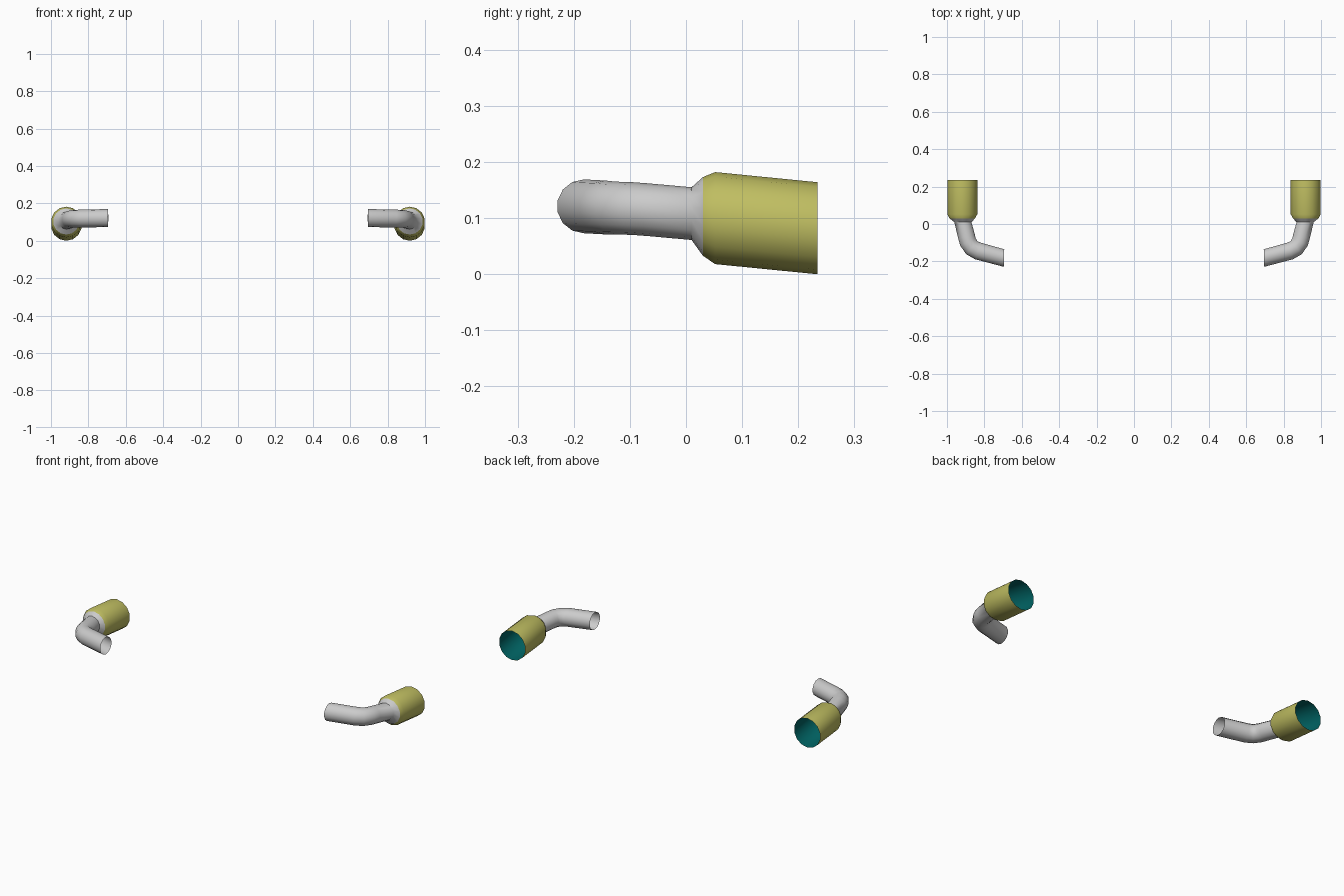
import bpy, math
from mathutils import Vector

if "Cube" in bpy.data.objects:
    bpy.data.objects.remove(bpy.data.objects["Cube"])

SIDES = 14

def material(name, rgb):
    m = bpy.data.materials.new(name)
    m.diffuse_color = (*rgb, 1)
    m.use_nodes = True
    m.node_tree.nodes["Principled BSDF"].inputs["Base Color"].default_value = m.diffuse_color
    return m

def tube(name, rings, mat=None, flip=False, cap=False, side=1):
    """Sweep rings of (centre, facing direction, radius); side=-1 mirrors in x."""
    verts, faces = [], []
    for c, d, r in rings:
        n = Vector(d).normalized()
        v = n.cross(Vector((0, 0, 1))).normalized()
        u = v.cross(n)
        for k in range(SIDES):
            a = 2 * math.pi * k / SIDES
            p = Vector(c) + r * (math.cos(a) * u + math.sin(a) * v)
            verts.append((p.x * side, p.y, p.z))
    for i in range(len(rings) - 1):
        for k in range(SIDES):
            a, b = i * SIDES + k, i * SIDES + (k + 1) % SIDES
            faces.append((a, b, b + SIDES, a + SIDES))
    if cap:
        faces.append(tuple(range(SIDES))[::-1])
    if flip != (side < 0):
        faces = [f[::-1] for f in faces]
    me = bpy.data.meshes.new(name)
    me.from_pydata(verts, [], faces)
    ob = bpy.data.objects.new(name, me)
    bpy.context.collection.objects.link(ob)
    if mat:
        me.materials.append(mat)
    bpy.ops.object.select_all(action='DESELECT')
    ob.select_set(True)
    bpy.context.view_layer.objects.active = ob
    bpy.ops.object.shade_smooth_by_angle(angle=math.radians(40))

brass = material("brass", (0.52, 0.51, 0.12))
teal = material("teal_lining", (0.0, 0.12, 0.12))

X = 0.918
back = (0, 1, 0)
# bent pipe, from the inboard open end to the flare at the tip
pipe = [
    ((0.695, -0.182, 0.121), (1, 0.03, 0), 0.048),
    ((0.835, -0.144, 0.119), (1, 0.32, 0), 0.048),
    ((0.868, -0.126, 0.118), (1, 0.85, 0), 0.047),
    ((0.888, -0.095, 0.117), (0.5, 1, 0), 0.047),
    ((0.895, -0.068, 0.115), (0.22, 1, 0), 0.047),
    ((X - 0.003, 0.010, 0.108), back, 0.047),
    ((X, 0.030, 0.103), back, 0.070),
]
# exhaust tip sleeve
sleeve = [
    ((X, 0.030, 0.103), back, 0.070),
    ((X, 0.052, 0.100), back, 0.082),
    ((X, 0.234, 0.082), back, 0.082),
]
# lining just inside the sleeve
lining = [
    ((X, 0.034, 0.103), back, 0.068),
    ((X, 0.054, 0.100), back, 0.080),
    ((X, 0.234, 0.082), back, 0.0815),
]
for tag, s in (("right", 1), ("left", -1)):
    tube(tag + "_exhaust_pipe", pipe, side=s)
    tube(tag + "_tip_sleeve", sleeve, brass, side=s)
    tube(tag + "_tip_lining", lining, teal, flip=True, cap=True, side=s)
